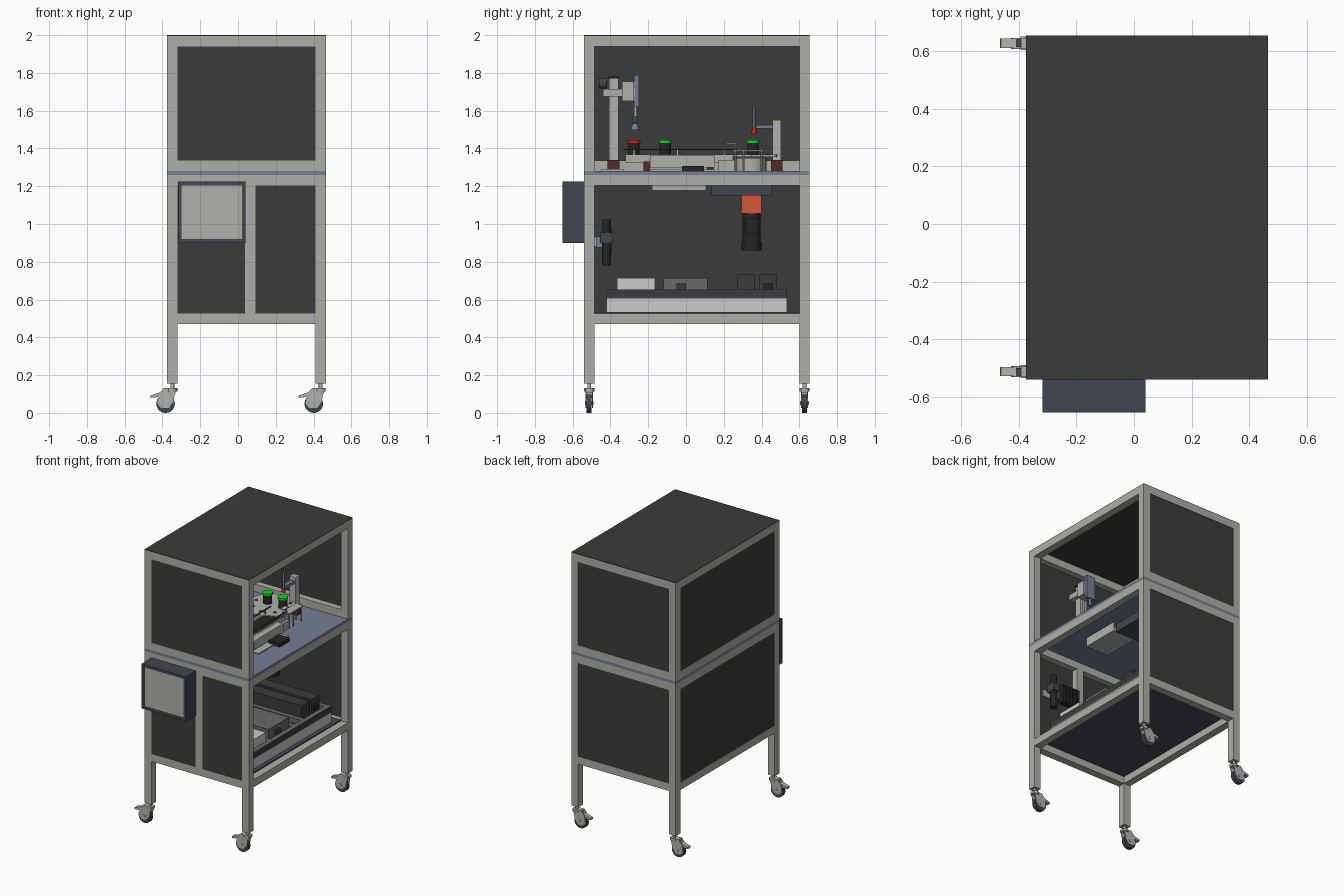
import bpy, bmesh, math
from mathutils import Matrix, Vector

if "Cube" in bpy.data.objects:
    bpy.data.objects.remove(bpy.data.objects["Cube"])


def mat(name, r, g, b):
    m = bpy.data.materials.new(name)
    m.diffuse_color = (r, g, b, 1)
    m.use_nodes = True
    m.node_tree.nodes["Principled BSDF"].inputs["Base Color"].default_value = m.diffuse_color
    return m


FRAME = mat("frame_grey", .43, .425, .385)
PANEL = mat("panel_dark", .044, .044, .046)
BLUE = mat("plate_blue", .18, .21, .30)
FLOOR = mat("floor_slate", .06, .068, .09)
BOXC = mat("box_slate", .055, .06, .078)
MID = mat("mid_grey", .14, .14, .14)
LIGHT = mat("light_grey", .44, .435, .41)
WHITE = mat("white", .80, .79, .79)
BLACK = mat("black", .018, .018, .018)
ORANGE = mat("orange", .66, .095, .04)
RED = mat("red", .80, .01, .01)
GREEN = mat("green", .0, .72, .01)
BROWN = mat("brown", .085, .025, .02)


def finish(name, bm, m):
    bmesh.ops.recalc_face_normals(bm, faces=bm.faces)
    me = bpy.data.meshes.new(name)
    bm.to_mesh(me)
    bm.free()
    me.materials.append(m)
    ob = bpy.data.objects.new(name, me)
    bpy.context.collection.objects.link(ob)
    return ob


def box(name, x, y, z, m=LIGHT):
    bm = bmesh.new()
    size = (x[1] - x[0], y[1] - y[0], z[1] - z[0])
    mid = ((x[0] + x[1]) / 2, (y[0] + y[1]) / 2, (z[0] + z[1]) / 2)
    bmesh.ops.create_cube(bm, size=1, matrix=Matrix.Translation(mid) @ Matrix.Diagonal((*size, 1)))
    return finish(name, bm, m)


def cyl(name, c, r, depth, m=LIGHT, axis='Z', r2=None, seg=32):
    bm = bmesh.new()
    rot = {'Z': Matrix(), 'X': Matrix.Rotation(math.pi / 2, 4, 'Y'), 'Y': Matrix.Rotation(math.pi / 2, 4, 'X')}[axis]
    bmesh.ops.create_cone(bm, cap_ends=True, segments=seg, radius1=r, radius2=r if r2 is None else r2,
                          depth=depth, matrix=Matrix.Translation(c) @ rot)
    if seg > 10:
        for f in bm.faces:
            f.smooth = len(f.verts) == 4
    return finish(name, bm, m)


def prism(name, pts, y0, y1, m):
    # profile in xz, extruded along y
    bm = bmesh.new()
    f = bm.faces.new([bm.verts.new((x, y0, z)) for x, z in pts])
    r = bmesh.ops.extrude_face_region(bm, geom=[f])
    bmesh.ops.translate(bm, vec=(0, y1 - y0, 0), verts=[v for v in r['geom'] if isinstance(v, bmesh.types.BMVert)])
    return finish(name, bm, m)


X0, X1, Y0, Y1, T = -.375, .465, -.54, .655, .055
XI, YI = (X0 + T, X1 - T), (Y0 + T, Y1 - T)

# corner posts and casters
for sx, px in (("left", X0), ("right", X1 - T)):
    for sy, py in (("front", Y0), ("back", Y1 - T)):
        n = f"{sy}_{sx}"
        box(n + "_lower_post", (px, px + T), (py, py + T), (.155, 1.26), FRAME)
        box(n + "_upper_post", (px, px + T), (py, py + T), (1.28, 1.996), FRAME)
        cx, cy = px + T / 2, py + T / 2
        cyl(n + "_caster_stem", (cx, cy, .14), .010, .04)
        cyl(n + "_caster_swivel", (cx, cy, .122), .027, .018)
        for s in (-1, 1):
            pts = [(.025, .128), (-.045, .132), (-.072, .10), (-.08, .05), (-.06, .025), (-.02, .025), (.006, .06), (.012, .095)]
            prism(n + "_caster_fork", [(cx + a, b) for a, b in pts], cy + s * .014, cy + s * .019, LIGHT)
        box(n + "_caster_fork_top", (cx - .045, cx + .024), (cy - .018, cy + .018), (.113, .131))
        cyl(n + "_caster_wheel", (cx - .036, cy, .049), .049, .026, BOXC, 'Y')
        cyl(n + "_caster_axle", (cx - .036, cy, .052), .010, .046, LIGHT, 'Y', seg=12)
        prism(n + "_caster_brake", [(cx - .06, .11), (cx - .115, .093), (cx - .1175, .08), (cx - .06, .085)],
              cy - .016, cy + .016, LIGHT)

# horizontal rails: the open right side has none above the deck
for tag, z, sides in (("bottom", (.47, .525), 4), ("deck_lower", (1.205, 1.26), 4),
                      ("deck_upper", (1.28, 1.335), 3), ("top", (1.941, 1.996), 4)):
    box(tag + "_front_rail", XI, (Y0, Y0 + T), z, FRAME)
    box(tag + "_back_rail", XI, (Y1 - T, Y1), z, FRAME)
    box(tag + "_left_rail", (X0, X0 + T), YI, z, FRAME)
    if sides == 4:
        box(tag + "_right_rail", (X1 - T, X1), YI, z, FRAME)
box("front_mullion", (.037, .092), (Y0, Y0 + T), (.525, 1.205), FRAME)

# plates and near-flush infill panels
box("deck_plate", (X0, X1), (Y0, Y1), (1.26, 1.28), BLUE)
box("floor_plate", XI, YI, (.522, .534), FLOOR)
box("roof_panel", (X0, X1), (Y0, Y1), (1.996, 2.0), PANEL)
for tag, z in (("lower", (.525, 1.205)), ("upper", (1.335, 1.941))):
    box(tag + "_left_panel", (X0 + .003, X0 + .009), YI, z, PANEL)
    box(tag + "_back_panel", XI, (Y1 - .009, Y1 - .003), z, PANEL)
box("upper_front_panel", XI, (Y0 + .003, Y0 + .009), (1.335, 1.941), PANEL)
box("lower_front_left_panel", (XI[0], .037), (Y0 + .003, Y0 + .009), (.525, 1.205), PANEL)
box("lower_front_door", (.092, XI[1]), (Y0 + .003, Y0 + .009), (.525, 1.205), PANEL)

# control box with screen
bx, bz, w = (-.318, .04), (.9, 1.225), .02
box("control_box_body", bx, (-.645, Y0), bz, BOXC)
for x, z in (((bx[0], bx[0] + w), bz), ((bx[1] - w, bx[1]), bz),
             ((bx[0] + w, bx[1] - w), (bz[0], bz[0] + w)), ((bx[0] + w, bx[1] - w), (bz[1] - w, bz[1]))):
    box("control_box_bezel", x, (-.655, -.645), z, BOXC)
box("control_screen", (bx[0] + w, bx[1] - w), (-.652, -.645), (bz[0] + w, bz[1] - w), LIGHT)

# pick and place gantry
box("gantry_foot", (.06, .22), (-.45, -.33), (1.28, 1.29))
box("gantry_base_bracket", (.10, .18), (-.415, -.353), (1.29, 1.34), BROWN)
for x in (.112, .148):
    box("gantry_column", (x, x + .022), (-.408, -.358), (1.29, 1.78))
box("gantry_column_cap", (.105, .178), (-.41, -.356), (1.77, 1.78), BLACK)
box("gantry_arm", (.11, .20), (-.44, -.27), (1.675, 1.715))
cyl("gantry_arm_motor", (.15, -.44, 1.745), .027, .04, BOXC, 'Y')
box("gantry_carriage", (.12, .21), (-.34, -.275), (1.65, 1.755))
box("gantry_slide", (.13, .20), (-.275, -.25), (1.62, 1.79), BLUE)
cyl("gripper_rod", (.16, -.268, 1.58), .008, .09)
box("gripper_body", (.145, .175), (-.285, -.255), (1.535, 1.57), BOXC)
cyl("suction_cup", (.16, -.27, 1.515), .024, .035, BLUE, r2=.012)

# conveyor
box("conveyor_bed", (.08, .20), (-.32, .25), (1.335, 1.362), BLACK)
for x in (.07, .20):
    box("conveyor_side", (x, x + .012), (-.32, .25), (1.325, 1.367))
    box("conveyor_guide_rail", (x, x + .01), (-.33, .27), (1.392, 1.398), BOXC)
    for y in (-.28, -.05, .2):
        box("guide_post", (x, x + .008), (y, y + .01), (1.36, 1.395))
for y in (-.225, .11):
    box("conveyor_foot", (.06, .225), (y, y + .035), (1.28, 1.33), BROWN)
box("conveyor_drive_housing", (.21, .26), (-.19, .15), (1.30, 1.365))
box("conveyor_drive_base", (.05, .30), (-.19, .15), (1.28, 1.288))
box("conveyor_motor", (.26, .35), (-.02, .095), (1.281, 1.308), BLACK)
box("conveyor_end_block", (.06, .23), (.17, .26), (1.28, 1.34))

# rotary table, part nests and press station
C = Vector((.03, .345, 0))
cyl("rotary_base", C + Vector((0, 0, 1.315)), .08, .07, LIGHT)
cyl("rotary_table", C + Vector((0, 0, 1.361)), .185, .012, LIGHT, seg=8)
for i in range(8):
    a = math.pi * i / 4
    cyl("table_nest", C + Vector((.125 * math.cos(a), .125 * math.sin(a), 1.368)), .012, .006, BOXC, seg=16)
for x in (.19, .23):
    for y in (.262, .305, .40):
        cyl("platform_post", (x, y, 1.335), .005, .11, seg=8)
box("small_platform", (.18, .24), (.25, .41), (1.385, 1.393))
box("sensor_arm", (.19, .22), (.215, .27), (1.423, 1.431))
cyl("sensor_post", (.205, .265, 1.41), .005, .04, seg=8)
box("press_base_bracket", (.08, .16), (.45, .51), (1.28, 1.34), BROWN)
box("press_column", (.095, .145), (.457, .503), (1.28, 1.55))
box("press_arm", (.105, .135), (.37, .457), (1.505, 1.525), BLUE)
cyl("press_spindle", (.115, .36, 1.55), .007, .14, BLUE, seg=12)
cyl("press_tip", (.115, .36, 1.49), .014, .025, RED)

# workpieces with coloured caps
for (x, y), z, m in (((.14, -.275), 1.362, RED), ((.14, -.11), 1.362, GREEN),
                     ((.113, .355), 1.367, GREEN), ((-.01, .355), 1.367, GREEN)):
    cyl("workpiece_body", (x, y, (z + 1.43) / 2), .03, 1.43 - z, BLACK)
    cyl("workpiece_cap", (x, y, 1.437), .034, .014, m)

# drive hardware hanging under the deck
box("underside_tray", (.08, .26), (-.18, .105), (1.178, 1.205), LIGHT)
box("underside_tray_lip", (.26, .265), (-.18, .105), (1.178, 1.245), LIGHT)
box("motor_mount_plate", (-.10, .27), (.135, .455), (1.15, 1.21), BOXC)
box("gearbox", (-.02, .085), (.295, .40), (1.055, 1.15), ORANGE)
cyl("motor_body", (.032, .347, .98), .048, .15, BLACK)
cyl("motor_rear_cap", (.032, .347, .882), .052, .045, BLACK)
box("motor_terminal_box", (.07, .10), (.315, .38), (.95, 1.03), BLACK)

# pneumatic unit behind the front door
box("pneumatic_rail", (.12, .40), (-.485, -.475), (.88, .93))
box("valve_manifold", (.14, .30), (-.475, -.43), (.875, .935), BLUE)
for i in range(5):
    box("valve", (.145 + i * .031, .168 + i * .031), (-.44, -.395), (.84, .975), BLACK)
cyl("filter_bowl", (.35, -.42, .84), .024, .12, BLACK)
box("regulator_body", (.325, .375), (-.455, -.39), (.90, .955), BOXC)
cyl("regulator_knob", (.35, -.42, .99), .022, .07, BLACK)

# electrical tray on the floor plate
bxr, byr = (-.29, .38), (-.42, .535)
for x in (bxr[0], bxr[1] - .05):
    box("tray_support", (x, x + .05), byr, (.534, .605), WHITE)
box("tray_plate", bxr, byr, (.605, .615), BOXC)
for x in (bxr[0], bxr[1] - .035):
    box("cable_duct_long", (x, x + .035), byr, (.615, .65), PANEL)
    box("cable_duct_long_lid", (x, x + .035), byr, (.65, .653), MID)
for y in (-.42, -.155, .125, .235, .50):
    box("cable_duct_cross", (bxr[0] + .035, bxr[1] - .035), (y, y + .035), (.615, .65), MID)
box("power_supply", (.05, .34), (-.365, -.165), (.615, .715), WHITE)
box("controller", (-.2, .33), (-.12, .115), (.615, .715), MID)
box("controller_plug", (.33, .345), (-.05, .0), (.65, .685), PANEL)
box("breaker_row", (-.2, .32), (.272, .365), (.615, .735), PANEL)
box("relay_row", (-.2, .32), (.39, .48), (.615, .735), PANEL)
box("relay_plug", (.32, .335), (.41, .46), (.65, .685), BLACK)
